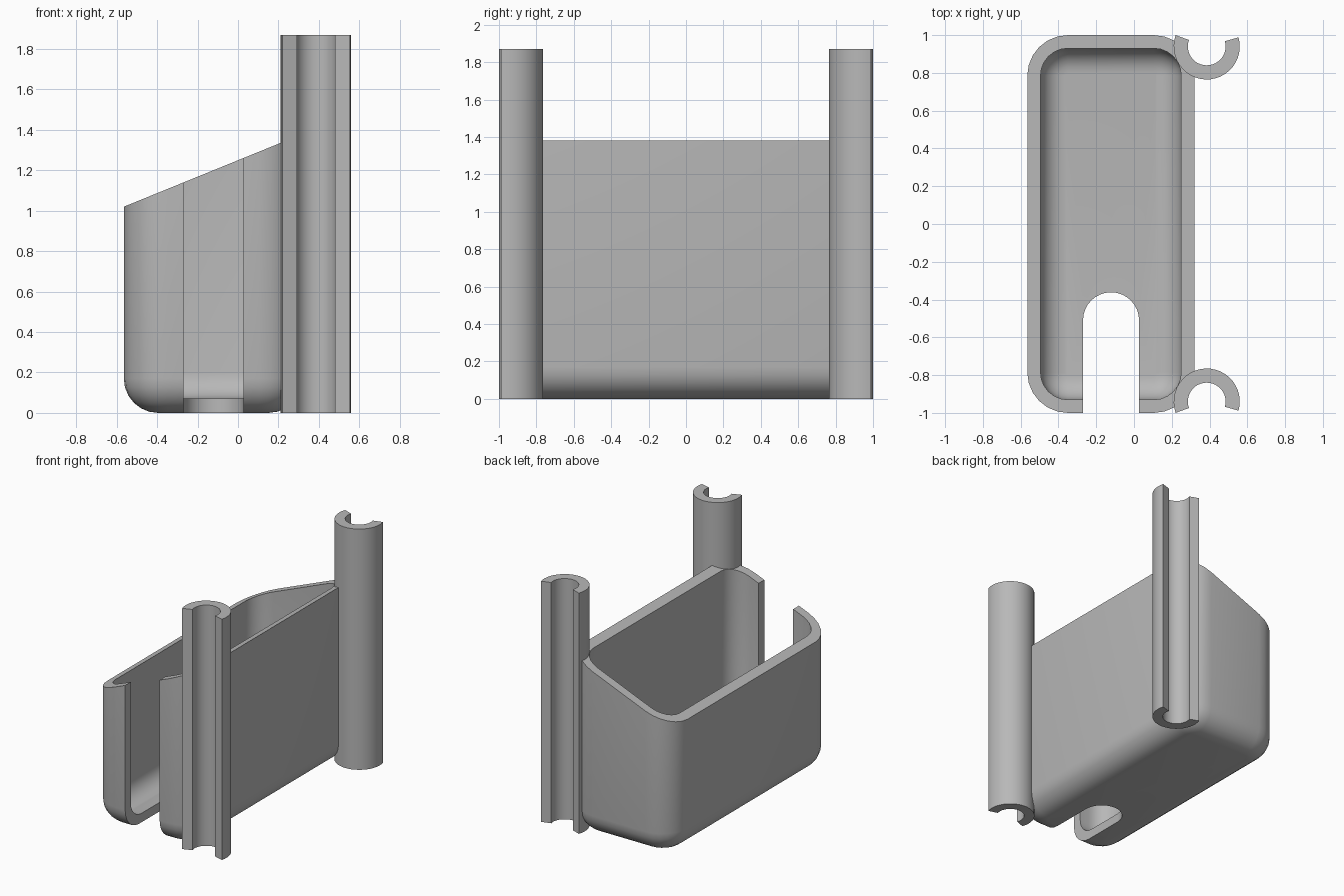
import bpy, bmesh, math

if "Cube" in bpy.data.objects:
    bpy.data.objects.remove(bpy.data.objects["Cube"])

grey = bpy.data.materials.new("light grey")
grey.diffuse_color = (0.48, 0.48, 0.48, 1)
grey.use_nodes = True
grey.node_tree.nodes["Principled BSDF"].inputs["Base Color"].default_value = grey.diffuse_color

X0, X1, Y = -0.565, 0.32, 1.0      # bin footprint
WALL, CORNER, FILLET = 0.07, 0.215, 0.17


def make_object(name, bm):
    bmesh.ops.recalc_face_normals(bm, faces=bm.faces)
    mesh = bpy.data.meshes.new(name)
    bm.to_mesh(mesh)
    bm.free()
    obj = bpy.data.objects.new(name, mesh)
    bpy.context.collection.objects.link(obj)
    mesh.materials.append(grey)
    return obj


def smooth(obj):
    bpy.ops.object.select_all(action='DESELECT')
    obj.select_set(True)
    bpy.context.view_layer.objects.active = obj
    bpy.ops.object.shade_smooth_by_angle(angle=math.radians(32))


def arc(cx, cy, r, a0, a1, n):
    return [(cx + r * math.cos(math.radians(a0 + (a1 - a0) * i / n)),
             cy + r * math.sin(math.radians(a0 + (a1 - a0) * i / n))) for i in range(n + 1)]


def rounded_rect(inset):
    r = CORNER - inset
    xa, xb, yc = X0 + CORNER, X1 - CORNER, Y - CORNER
    return (arc(xb, yc, r, 0, 90, 6) + arc(xa, yc, r, 90, 180, 6)
            + arc(xa, -yc, r, 180, 270, 6) + arc(xb, -yc, r, 270, 360, 6))


def rim_height(x):
    return 1.02 + 0.407 * (x - X0)


def prism(name, outline, z0, z1):
    bm = bmesh.new()
    face = bm.faces.new([bm.verts.new((x, y, z0)) for x, y in outline])
    top = bmesh.ops.extrude_face_region(bm, geom=[face])['geom']
    bmesh.ops.translate(bm, vec=(0, 0, z1 - z0),
                        verts=[v for v in top if isinstance(v, bmesh.types.BMVert)])
    return make_object(name, bm)


# Bin: rounded rings from the outer base, over the sloped rim, to the inner floor
steps = 6
turns = [math.pi / 2 * i / steps for i in range(steps + 1)]
rings = [(FILLET * (1 - math.sin(a)), FILLET * (1 - math.cos(a))) for a in turns]
rings += [(0, None), (WALL, None)]
r_in = 0.13
rings += [(WALL + r_in * (1 - math.sin(a)), WALL + r_in * (1 - math.cos(a)))
          for a in reversed(turns)]
bm = bmesh.new()
loops = [[bm.verts.new((x, y, rim_height(x) if z is None else z))
          for x, y in rounded_rect(inset)] for inset, z in rings]
n = len(loops[0])
for a, b in zip(loops, loops[1:]):
    for i in range(n):
        j = (i + 1) % n
        bm.faces.new((a[i], a[j], b[j], b[i]))
bm.faces.new(loops[0])
bm.faces.new(loops[-1])
bin_body = make_object("bin", bm)

# Round-ended slot through the front wall and floor
slot = [(-0.27, -1.2), (0.027, -1.2)] + arc(-0.1215, -0.51, 0.1485, 0, 180, 16)
cutter = prism("slot_cutter", slot, -0.2, 2.0)
cutter.hide_render = True
cut = bin_body.modifiers.new("slot", 'BOOLEAN')
cut.operation, cut.solver, cut.object = 'DIFFERENCE', 'EXACT', cutter
bpy.context.view_layer.objects.active = bin_body
bpy.ops.object.modifier_apply(modifier=cut.name)
bpy.data.objects.remove(cutter)
smooth(bin_body)

# Open tube clips on the two right-hand corners
for name, side in (("front_clip", -1), ("back_clip", 1)):
    ring = arc(0.385, 0.94, 0.175, 160, 376, 24) + arc(0.385, 0.94, 0.1, 376, 160, 24)
    smooth(prism(name, [(x, side * y) for x, y in ring], 0, 1.87))
